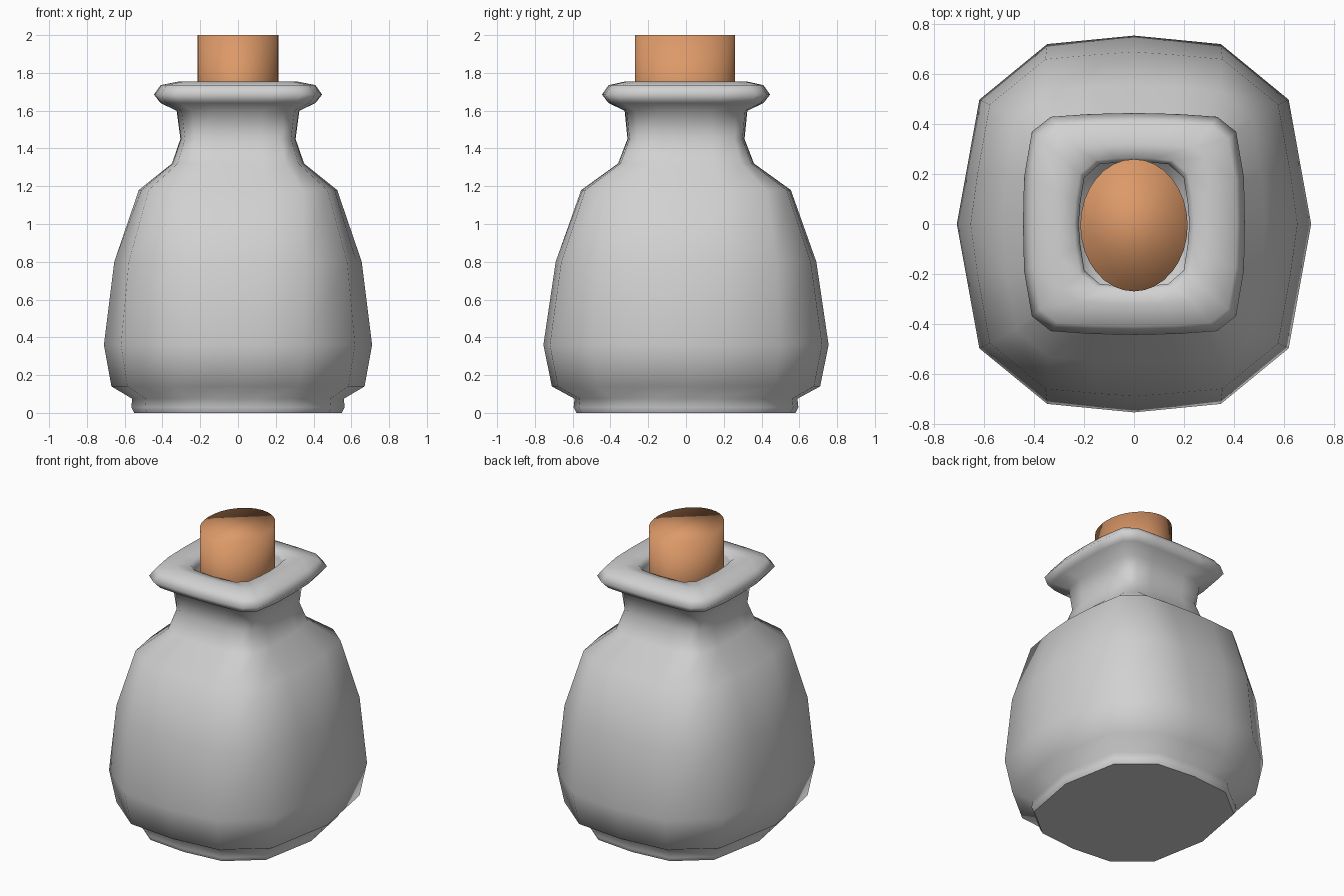
import bpy, bmesh, math

if "Cube" in bpy.data.objects:
    bpy.data.objects.remove(bpy.data.objects["Cube"])


def material(name, rgb):
    m = bpy.data.materials.new(name)
    m.diffuse_color = (*rgb, 1)
    m.use_nodes = True
    m.node_tree.nodes["Principled BSDF"].inputs["Base Color"].default_value = m.diffuse_color
    return m


def section(rx, ry, t):
    """Outline blended from the faceted belly (t=0) to the squarish neck (t=1)."""
    belly = [(1, 0), (.949, .264), (.873, .66), (.49, .955), (.196, .982), (0, 1)]
    neck = [(1, 0), (.99, .42), (.92, .83), (.75, .965), (.4, .99), (0, 1)]
    q = [((a[0] + (b[0] - a[0]) * t) * rx, (a[1] + (b[1] - a[1]) * t) * ry)
         for a, b in zip(belly, neck)]
    half = q + [(-x, y) for x, y in reversed(q[:-1])]
    return half + [(x, -y) for x, y in reversed(half[1:-1])]


def loft(name, rings, mat, flat_bottom=False):
    """Skin a stack of (outline, z) rings and cap both ends."""
    bm = bmesh.new()
    loops = [[bm.verts.new((x, y, z)) for x, y in pts] for pts, z in rings]
    n = len(loops[0])
    for a, b in zip(loops, loops[1:]):
        for i in range(n):
            j = (i + 1) % n
            bm.faces.new((a[i], a[j], b[j], b[i]))
    bottom = bm.faces.new(loops[0][::-1])
    bm.faces.new(loops[-1])
    for f in bm.faces:
        f.smooth = True
    bottom.smooth = not flat_bottom
    me = bpy.data.meshes.new(name)
    bm.to_mesh(me)
    bm.free()
    me.materials.append(mat)
    ob = bpy.data.objects.new(name, me)
    bpy.context.collection.objects.link(ob)
    return ob


grey = material("light grey clay", (0.64, 0.64, 0.64))
tan = material("cork tan", (0.72, 0.32, 0.14))

# Bottle: foot, belly, shoulder, neck, flared lip, then down inside the mouth
# columns: half width x, half width y, height, squareness
profile = [
    (.55, .58, 0, 0), (.565, .595, .03, 0), (.56, .59, .075, 0),
    (.67, .71, .14, 0), (.71, .755, .36, 0), (.655, .69, .80, .2),
    (.525, .555, 1.18, .6), (.35, .36, 1.32, .9), (.305, .31, 1.45, 1),
    (.325, .325, 1.60, 1), (.41, .41, 1.64, 1), (.445, .445, 1.685, 1),
    (.41, .41, 1.735, 1), (.31, .32, 1.755, 1), (.24, .265, 1.75, .6),
    (.222, .25, 1.72, .5), (.22, .25, 1.40, .5),
]
loft("bottle", [(section(rx, ry, t), z) for rx, ry, z, t in profile], grey, True)

# Oval cork stopper
oval = [(.215 * math.cos(i * math.tau / 32), -.005 + .265 * math.sin(i * math.tau / 32))
        for i in range(32)]
loft("cork", [(oval, 1.45), (oval, 2.0)], tan)
